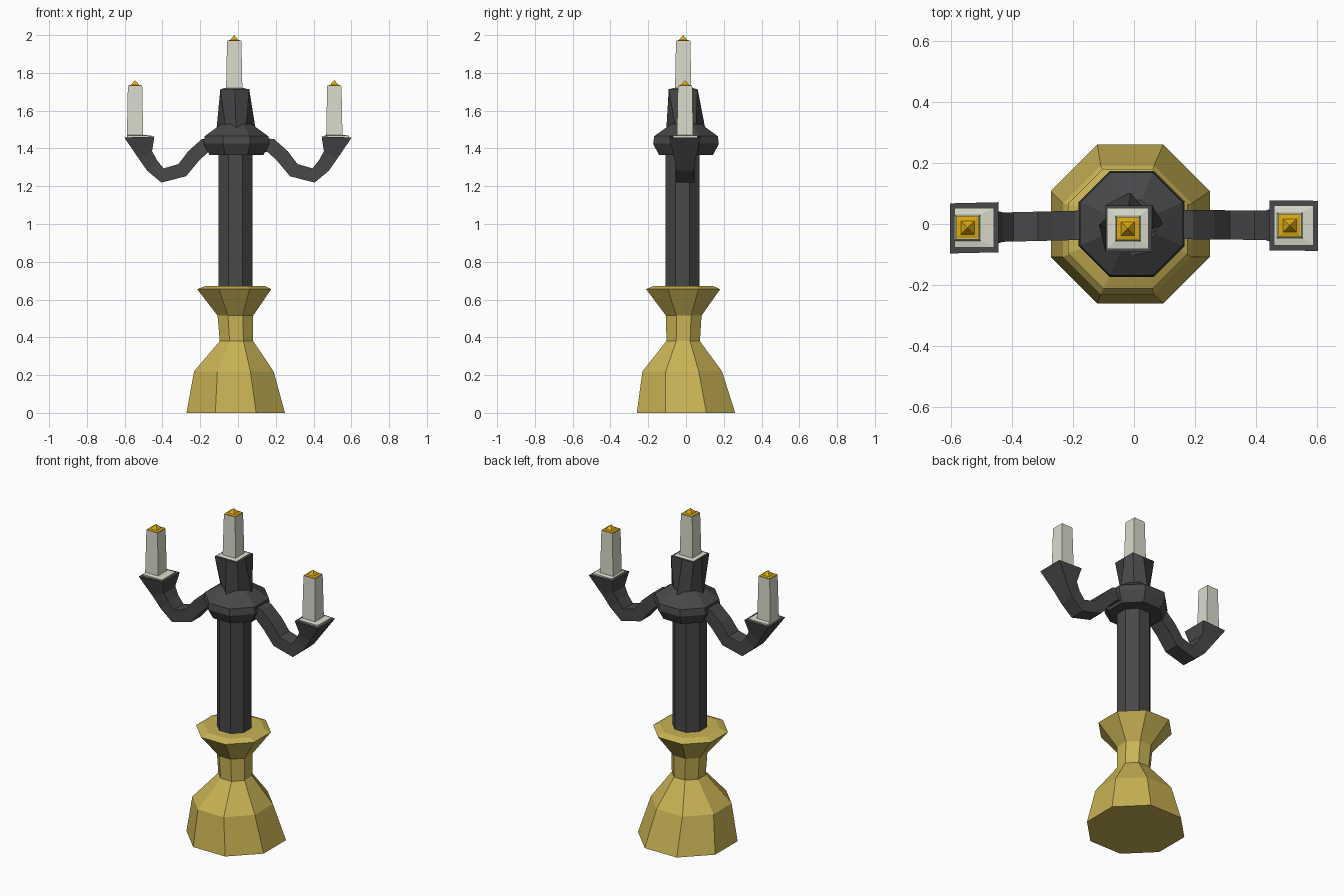
import bpy, bmesh, math
from mathutils import Vector

if "Cube" in bpy.data.objects:
    bpy.data.objects.remove(bpy.data.objects["Cube"])


def material(name, rgb):
    m = bpy.data.materials.new(name)
    m.diffuse_color = (*rgb, 1)
    m.use_nodes = True
    m.node_tree.nodes["Principled BSDF"].inputs["Base Color"].default_value = m.diffuse_color
    return m


GOLD = material("aged_gold", (0.58, 0.45, 0.09))
IRON = material("dark_iron", (0.065, 0.065, 0.068))
WAX = material("wax", (0.70, 0.70, 0.60))
FLAME = material("flame", (0.70, 0.40, 0.006))


def loft(name, rings, mat):
    """Skin a list of equal-length point rings and cap both ends."""
    bm = bmesh.new()
    rows = [[bm.verts.new(p) for p in r] for r in rings]
    n = len(rows[0])
    for a, b in zip(rows, rows[1:]):
        for i in range(n):
            j = (i + 1) % n
            bm.faces.new((a[i], a[j], b[j], b[i]))
    bm.faces.new(rows[0][::-1])
    bm.faces.new(rows[-1])
    bmesh.ops.remove_doubles(bm, verts=bm.verts, dist=1e-4)
    bmesh.ops.recalc_face_normals(bm, faces=bm.faces)
    me = bpy.data.meshes.new(name)
    bm.to_mesh(me)
    bm.free()
    me.materials.append(mat)
    ob = bpy.data.objects.new(name, me)
    bpy.context.collection.objects.link(ob)
    return ob


def ring(x, y, z, r, n=8):
    """Regular horizontal polygon with flat sides facing the axes."""
    return [Vector((x + r * math.cos((i + .5) * math.tau / n),
                    y + r * math.sin((i + .5) * math.tau / n), z)) for i in range(n)]


def square(x, y, z, h):
    return ring(x, y, z, h * math.sqrt(2), 4)


def star_ring(x, y, z, axis_r, diag_r):
    """Eight points alternating between an axis radius and a diagonal radius."""
    return [Vector((x + r * math.cos(i * math.tau / 8), y + r * math.sin(i * math.tau / 8), z))
            for i in range(8) for r in ((axis_r, diag_r)[i % 2],)]


def candle(side, x, y, z0, z1, tray, tray_x=None):
    """Wax tray, square candle and low pointed flame."""
    tx = x if tray_x is None else tray_x
    loft(side + "_candle", [square(tx, y, z0 - .01, tray), square(tx, y, z0, tray),
                            square(x, y, z0 + .004, .043), square(x, y, z1, .038)], WAX)
    loft(side + "_flame", [square(x, y, z1 - .002, .036), square(x, y, z1 + .003, .036),
                           square(x, y, z1 + .006, .022), square(x, y, z1 + .032, 0)], FLAME)


# Turned gold base
base = [(0, .282, -.012, 0), (.22, .228, -.022, -.02), (.38, .096, -.008, -.015),
        (.515, .102, -.014, -.012), (.655, .212, -.02, -.015), (.672, .17, -.015, -.015)]
loft("base", [ring(x, y, z, r) for z, r, x, y in base], GOLD)

# Column
loft("column", [ring(-.013, -.018, z, .098) for z in (.64, 1.40)], IRON)

# Collar where the arms meet
collar = [(1.365, .155), (1.425, .188), (1.465, .182), (1.53, .085)]
loft("collar", [ring(-.008, 0, z, r) for z, r in collar], IRON)

# Central cup, turning from a diamond foot to a square rim
loft("centre_cup", [star_ring(-.01, 0, 1.49, .105, .074),
                    star_ring(-.017, -.015, 1.715, .076, .108)], IRON)
candle("centre", -.02, -.015, 1.717, 1.968, .066)

# Curved arms ending in flared square cups
path = [(.12, 1.42), (.175, 1.415), (.235, 1.36), (.295, 1.285), (.40, 1.257), (.455, 1.31)]
for side, s, y in (("right", 1, -.005), ("left", -1, -.012)):
    pts = [Vector((x, 0, z)) for x, z in path]
    rings = []
    for i, p in enumerate(pts):
        t = (pts[min(i + 1, len(pts) - 1)] - pts[max(i - 1, 0)]).normalized()
        up = Vector((-t.z, 0, t.x)) * .038
        dy = Vector((0, .048, 0))
        rings.append([p + up - dy, p + up + dy, p - up + dy, p - up - dy])

    def tilted(x0, z0, x1, z1, h):
        return [Vector((x0, -h, z0)), Vector((x0, h, z0)),
                Vector((x1, h, z1)), Vector((x1, -h, z1))]
    # cup neck and rim
    rings += [tilted(.455, 1.385, .525, 1.345, .056), tilted(.443, 1.463, .602, 1.458, .082)]
    for r in rings:
        for p in r:
            p.x *= s
            p.y += y * (p.x / (.5 * s))
    loft(side + "_arm", rings, IRON)
    candle(side, .51 if s > 0 else -.545, y, 1.468, 1.73, .065, s * .523)
